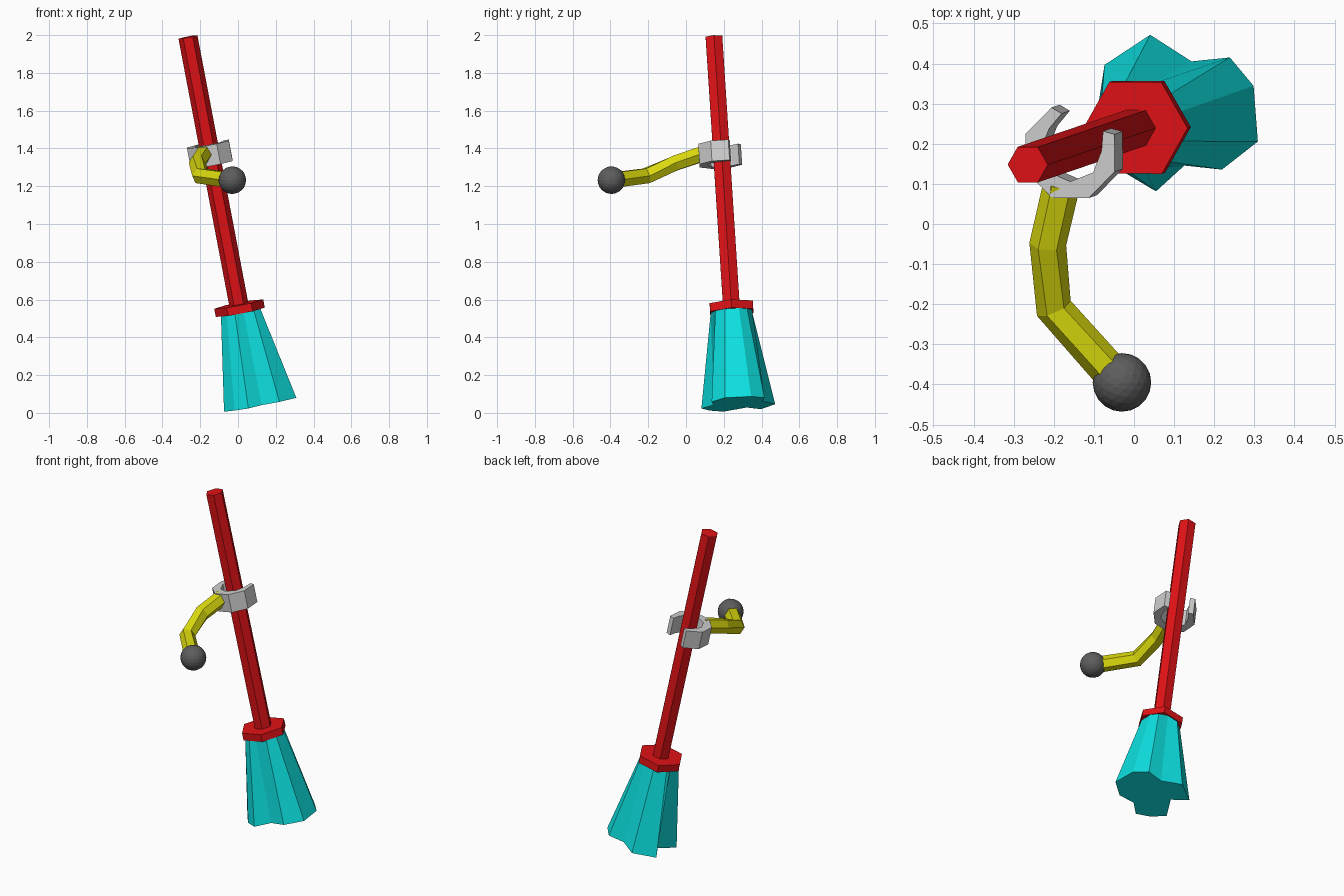
import bpy, bmesh, math
from mathutils import Vector, Matrix

if "Cube" in bpy.data.objects:
    bpy.data.objects.remove(bpy.data.objects["Cube"], do_unlink=True)


def material(name, r, g, b):
    m = bpy.data.materials.new(name)
    m.use_nodes = True
    m.diffuse_color = (r, g, b, 1)
    bsdf = next(n for n in m.node_tree.nodes if n.type == 'BSDF_PRINCIPLED')
    bsdf.inputs["Base Color"].default_value = (r, g, b, 1)
    return m


RED = material("red", 0.75, 0.006, 0.008)
CYAN = material("cyan", 0.004, 0.76, 0.76)
YELLOW = material("yellow", 0.70, 0.69, 0.004)
LIGHT_GREY = material("light grey", 0.62, 0.62, 0.62)
DARK_GREY = material("dark grey", 0.11, 0.11, 0.11)


def finish(name, bm, mat, matrix=None):
    bmesh.ops.recalc_face_normals(bm, faces=bm.faces)
    if matrix:
        bm.transform(matrix)
    mesh = bpy.data.meshes.new(name)
    bm.to_mesh(mesh)
    bm.free()
    mesh.materials.append(mat)
    ob = bpy.data.objects.new(name, mesh)
    bpy.context.collection.objects.link(ob)
    return ob


def loft(name, rings, mat, matrix=None):
    """Skin a list of equal-length closed rings and cap both ends."""
    bm = bmesh.new()
    loops = [[bm.verts.new(p) for p in ring] for ring in rings]
    for a, b in zip(loops, loops[1:]):
        for i in range(len(a)):
            j = (i + 1) % len(a)
            bm.faces.new((a[i], a[j], b[j], b[i]))
    bm.faces.new(loops[0])
    bm.faces.new(loops[-1])
    return finish(name, bm, mat, matrix)


def polar(points, z):
    return [Vector((r * math.cos(math.radians(a)), r * math.sin(math.radians(a)), z))
            for a, r in points]


def circle(n, r, z):
    return polar([(360 * i / n, r) for i in range(n)], z)


# Tilted frame shared by everything along the pole
base = Vector((0.005, 0.24, 0.57))
axis = Vector((-0.27, -0.092, 1.42))
tilt = Matrix.Translation(base) @ Vector((0, 0, 1)).rotation_difference(axis).to_matrix().to_4x4()

# Pole and hexagonal collar
loft("pole", [circle(6, 0.051, -0.02), circle(6, 0.051, axis.length)], RED, tilt)
loft("collar", [circle(6, 0.132, -0.038), circle(6, 0.132, 0.006)], RED, tilt)

# Flared skirt with a notched hem
hem = [(20, 0.21), (46, 0.198), (73, 0.138), (108, 0.208), (146, 0.218), (156, 0.116),
       (203, 0.198), (230, 0.196), (255, 0.2), (279, 0.13), (310, 0.18), (342, 0.218)]
waist = [(a, 0.112) for a, r in hem]
loft("skirt", [polar(hem, -0.535), polar(waist, -0.03)], CYAN, tilt)

# Open clip: outer octagon arc with tapered tips
outer = [(112.5 + 45 * i, 0.122) for i in range(7)]
inner = [(33, 0.1), (4, 0.08), (-40, 0.076), (-90, 0.072),
         (-135, 0.072), (175, 0.076), (131, 0.08), (102, 0.1)]
clip_frame = tilt @ Matrix.Translation((-0.002, -0.007, 0.816))
loft("clip", [polar(outer + inner, -0.055), polar(outer + inner, 0.055)], LIGHT_GREY, clip_frame)

# Bent handle: hexagonal tube swept along a path
path = [Vector(p) for p in ((-0.18, 0.1, 1.375), (-0.215, -0.05, 1.325),
                            (-0.2, -0.21, 1.255), (-0.04, -0.39, 1.232))]
rings = []
for i, p in enumerate(path):
    before = (p - path[i - 1]).normalized() if i else Vector()
    after = (path[i + 1] - p).normalized() if i + 1 < len(path) else Vector()
    tangent = (before + after).normalized()
    side = tangent.cross(Vector((0, 0, 1))).normalized()
    up = side.cross(tangent)
    rings.append([p + side * q.x + up * q.y for q in circle(6, 0.046, 0)])
loft("handle", rings, YELLOW)

# Ball on the end of the handle
bm = bmesh.new()
bmesh.ops.create_icosphere(bm, subdivisions=3, radius=0.073)
finish("ball", bm, DARK_GREY, Matrix.Translation((-0.03, -0.395, 1.232)))
